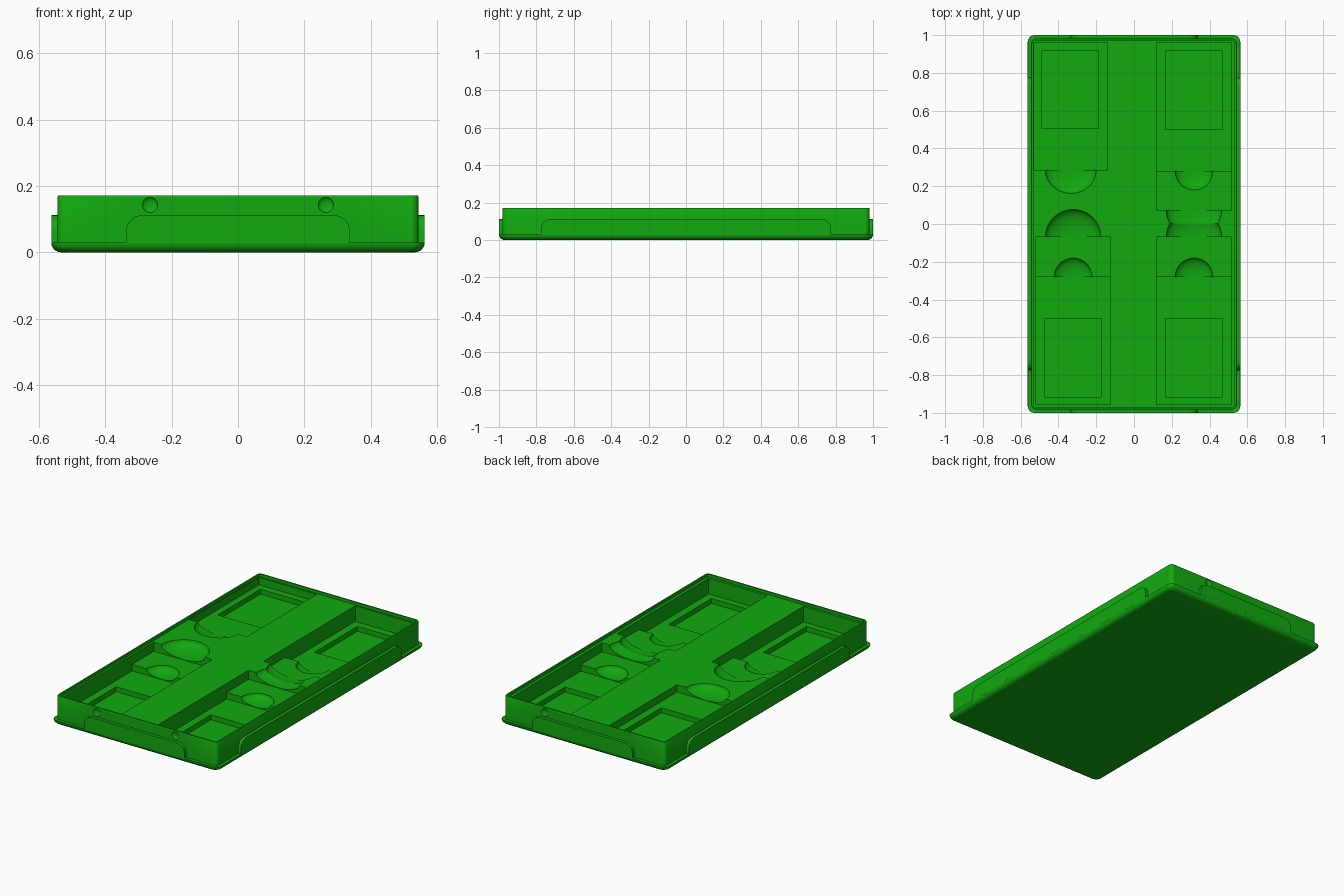
import bpy, bmesh, math
from mathutils import Vector

if "Cube" in bpy.data.objects:
    bpy.data.objects.remove(bpy.data.objects["Cube"])

green = bpy.data.materials.new("bright green")
green.diffuse_color = (0.006, 0.40, 0.005, 1)
green.use_nodes = True
green.node_tree.nodes["Principled BSDF"].inputs["Base Color"].default_value = green.diffuse_color


def finish(name, bm, colour=True):
    bmesh.ops.recalc_face_normals(bm, faces=bm.faces)
    mesh = bpy.data.meshes.new(name)
    bm.to_mesh(mesh)
    bm.free()
    ob = bpy.data.objects.new(name, mesh)
    bpy.context.collection.objects.link(ob)
    mesh.materials.append(green)
    return ob


def rounded_rect(hx, hy, r, z, steps=6):
    pts = []
    for k, (sx, sy) in enumerate([(1, 1), (-1, 1), (-1, -1), (1, -1)]):
        for i in range(steps + 1):
            a = math.pi / 2 * (k + i / steps)
            pts.append((sx * (hx - r) + r * math.cos(a),
                        sy * (hy - r) + r * math.sin(a), z))
    return pts


def smooth(ob):
    bpy.ops.object.select_all(action='DESELECT')
    ob.select_set(True)
    bpy.context.view_layer.objects.active = ob
    bpy.ops.object.shade_smooth_by_angle(angle=math.radians(30))


# Tray body: rounded bottom flange, stepped wall, thin rim and sunken deck
R = 0.03
DECK = 0.155
sections = []
for i in range(7):
    a = math.pi / 2 * i / 6
    sections.append((R * (1 - math.sin(a)), R * (1 - math.cos(a)), 0.035))
sections += [(0.0185, R, 0.025), (0.0185, 0.167, 0.025), (0.021, 0.172, 0.022),
             (0.030, 0.172, 0.014), (0.030, DECK, 0.014)]
bm = bmesh.new()
rings = [[bm.verts.new(p) for p in rounded_rect(0.5625 - d, 1 - d, r, z)]
         for d, z, r in sections]
for lo, hi in zip(rings, rings[1:]):
    n = len(lo)
    for i in range(n):
        j = (i + 1) % n
        bm.faces.new((lo[i], lo[j], hi[j], hi[i]))
bm.faces.new(rings[0][::-1])
bm.faces.new(rings[-1])
tray = finish("tray_body", bm)


def box(x0, x1, y0, y1, z0, z1=0.3):
    bm = bmesh.new()
    bmesh.ops.create_cube(bm, size=1)
    for v in bm.verts:
        v.co = Vector(((x0, x1)[v.co.x > 0], (y0, y1)[v.co.y > 0],
                       (z0, z1)[v.co.z > 0]))
    return finish("pocket_cutter", bm)


def scoop(centre, radii, segments=40, rings=20):
    bm = bmesh.new()
    bmesh.ops.create_uvsphere(bm, u_segments=segments, v_segments=rings, radius=1)
    for v in bm.verts:
        v.co = Vector(c + r * k for c, r, k in zip(centre, radii, v.co))
    return finish("scoop_cutter", bm)


cutters = []
SHELF, FLOOR, WELL = 0.10, 0.06, 0.03

# Three deep pockets: finger shelf, lower floor and rectangular well
for x0, s, end, far in ((-0.52, -1, -0.07, -0.955), (0.12, -1, -0.07, -0.955),
                        (0.12, 1, 0.075, 0.96)):
    x1 = x0 + 0.395
    cx = (x0 + x1) / 2
    cutters.append(box(x0, x1, min(end, far), max(end, far), SHELF))
    cutters.append(box(x0, x1, min(s * 0.28, far), max(s * 0.28, far), FLOOR))
    cutters.append(box(cx - 0.15, cx + 0.15, min(s * 0.5, s * 0.915),
                       max(s * 0.5, s * 0.915), WELL))
    cutters.append(scoop((cx, end, DECK), (0.147, 0.147, DECK - SHELF - 0.002)))
    cutters.append(scoop((cx, s * 0.28, SHELF), (0.10, 0.10, SHELF - FLOOR - 0.002)))

# Shallow pocket with well and scoop
cutters.append(box(-0.53, -0.14, 0.287, 0.96, 0.11))
cutters.append(box(-0.49, -0.187, 0.505, 0.917, 0.08))
cutters.append(scoop((-0.335, 0.287, DECK), (0.135, 0.125, DECK - 0.112)))

# Round dimples on both end walls
for sx in (-1, 1):
    for sy in (-1, 1):
        cutters.append(scoop((sx * 0.265, sy * 0.9815, 0.143),
                             (0.023, 0.009, 0.023), 24, 12))

bpy.context.view_layer.objects.active = tray
for c in cutters:
    m = tray.modifiers.new("cut", 'BOOLEAN')
    m.operation = 'DIFFERENCE'
    m.solver = 'EXACT'
    m.object = c
    bpy.ops.object.modifier_apply(modifier=m.name)
for c in cutters:
    bpy.data.objects.remove(c)
smooth(tray)


# Raised tabs with rounded upper corners on all four sides
def tab(name, half, face, along_x, sign, r=0.05, top=0.112):
    prof = [(-half, 0.028), (half, 0.028)]
    for k, s in ((0, 1), (1, -1)):
        for i in range(9):
            a = math.pi / 2 * (k + i / 8)
            prof.append((s * (half - r) + r * math.cos(a), top - r + r * math.sin(a)))
    bm = bmesh.new()
    loops = []
    for depth in (face, face - 0.022):
        d = sign * depth
        loops.append([bm.verts.new((u, d, z) if along_x else (d, u, z))
                      for u, z in prof])
    n = len(prof)
    for i in range(n):
        j = (i + 1) % n
        bm.faces.new((loops[0][i], loops[0][j], loops[1][j], loops[1][i]))
    bm.faces.new(loops[0])
    bm.faces.new(loops[1][::-1])
    smooth(finish(name, bm))


tab("front_tab", 0.338, 1.0, True, -1)
tab("back_tab", 0.338, 1.0, True, 1)
tab("left_tab", 0.775, 0.5625, False, -1)
tab("right_tab", 0.775, 0.5625, False, 1)
